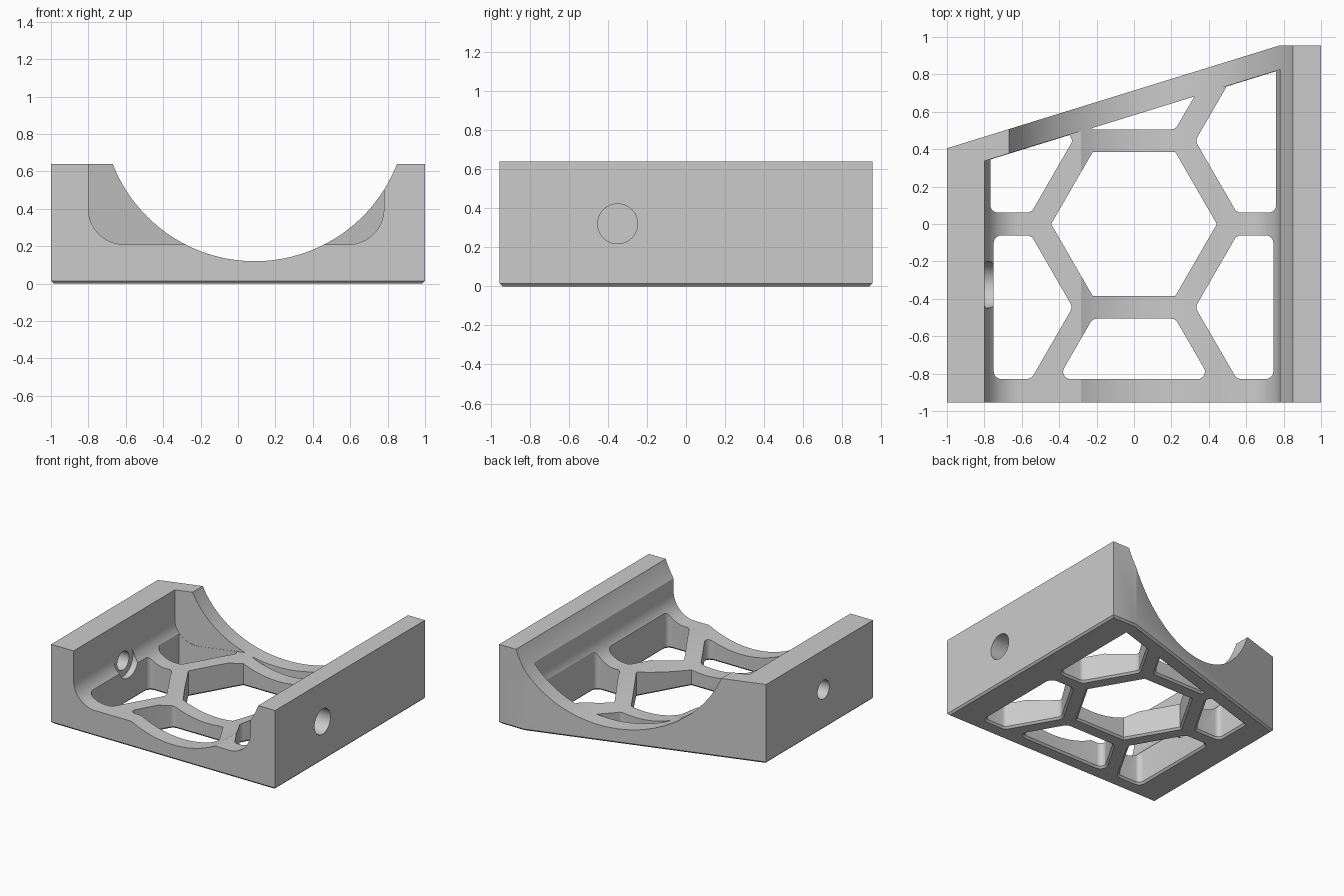
import bpy, bmesh, math
from mathutils import Vector

cube = bpy.data.objects.get("Cube")
if cube:
    bpy.data.objects.remove(cube, do_unlink=True)

FRONT, LOW, HIGH = -0.955, 0.015, 0.64
SLOPE = 0.309


def wall_y(x):
    """Inner face of the slanted back wall."""
    return 0.825 + SLOPE * (x - 0.78)


def loft(name, rings):
    """Closed solid through matching rings of points."""
    bm = bmesh.new()
    loops = [[bm.verts.new(p) for p in ring] for ring in rings]
    n = len(loops[0])
    for a, b in zip(loops, loops[1:]):
        for i in range(n):
            j = (i + 1) % n
            bm.faces.new((a[i], a[j], b[j], b[i]))
    bm.faces.new(loops[0][::-1])
    bm.faces.new(loops[-1])
    bmesh.ops.recalc_face_normals(bm, faces=bm.faces)
    mesh = bpy.data.meshes.new(name)
    bm.to_mesh(mesh)
    bm.free()
    obj = bpy.data.objects.new(name, mesh)
    bpy.context.collection.objects.link(obj)
    return obj


def offset(poly, d):
    """Grow a counter-clockwise convex outline by d."""
    out = []
    for i, p in enumerate(poly):
        e1 = (p - poly[i - 1]).normalized()
        e2 = (poly[(i + 1) % len(poly)] - p).normalized()
        n1, n2 = Vector((e1.y, -e1.x)), Vector((e2.y, -e2.x))
        out.append(p + (n1 + n2) * (d / (1 + n1.dot(n2))))
    return out


def at_z(poly, z):
    return [(p.x, p.y, z) for p in poly]


def clip(poly, normal, limit):
    """Keep the part of the outline where normal . p <= limit."""
    out = []
    for i, q in enumerate(poly):
        p = poly[i - 1]
        dp, dq = normal.dot(p) - limit, normal.dot(q) - limit
        if dp * dq < 0:
            out.append(p.lerp(q, dp / (dp - dq)))
        if dq <= 0:
            out.append(q)
    return out


def rounded(poly, r, steps=6):
    """Round the corners, leaving those at the back wall sharp."""
    out = []
    for i, p in enumerate(poly):
        a, b = poly[i - 1] - p, poly[(i + 1) % len(poly)] - p
        if p.y > wall_y(p.x) - 0.02:
            out.append(p)
            continue
        half = a.angle(b) / 2
        t = min(r / math.tan(half), 0.45 * a.length, 0.45 * b.length)
        rad = t * math.tan(half)
        a.normalize()
        b.normalize()
        c = p + (a + b).normalized() * (rad / math.sin(half))
        s, e = p + a * t - c, p + b * t - c
        start, sweep = math.atan2(s.y, s.x), math.pi - 2 * half
        for k in range(steps + 1):
            ang = start + sweep * k / steps
            out.append(c + Vector((math.cos(ang), math.sin(ang))) * rad)
    return out


def rod(name, x0, x1, y, z, r, segments=48):
    """Cylinder along x."""
    ring = [(y + r * math.cos(k * math.tau / segments),
             z + r * math.sin(k * math.tau / segments)) for k in range(segments)]
    return loft(name, [[(x, a, b) for a, b in ring] for x in (x0, x1)])


# Body: block with slanted back and a small bevel round the foot
plan = [Vector(p) for p in ((-1, FRONT), (1, FRONT), (1, 0.955), (0.78, 0.955), (-1, 0.405))]
body = loft("cradle_body", [at_z(offset(plan, -LOW), 0), at_z(plan, LOW), at_z(plan, HIGH)])
cutters = []

# Cavity with filleted floor corners, open at the front
left, right, floor, fillet = -0.8, 0.78, 0.21, 0.19
profile = [(left, 1.0)]
for cx, start in ((left + fillet, math.pi), (right - fillet, 1.5 * math.pi)):
    for k in range(17):
        a = start + k / 16 * math.pi / 2
        profile.append((cx + fillet * math.cos(a), floor + fillet + fillet * math.sin(a)))
profile.append((right, 1.0))
cutters.append(loft("cavity_cutter", [[(x, -1.2, z) for x, z in profile],
                                      [(x, wall_y(x), z) for x, z in profile]]))

# Round trough along the whole length
N, R = 160, 0.815
trough = [(0.09 + R * math.cos(k * math.tau / N), 0.935 + R * math.sin(k * math.tau / N))
          for k in range(N)]
cutters.append(loft("trough_cutter", [[(x, y, z) for x, z in trough] for y in (-1.3, 1.3)]))

# Honeycomb openings through the floor
RADIUS, PITCH = 0.443, 0.89
for ring in range(7):
    a = math.radians(30 + 60 * ring)
    centre = Vector((math.cos(a), math.sin(a))) * PITCH if ring < 6 else Vector((0, 0))
    cell = [centre + Vector((math.cos(k * math.pi / 3), math.sin(k * math.pi / 3))) * RADIUS
            for k in range(6)]
    back = centre.y > 0.1
    for normal, limit in (((-1, 0), 0.768 if back else 0.75),
                          ((1, 0), 0.76 if back else 0.745),
                          ((0, -1), 0.83),
                          ((-SLOPE, 1), wall_y(0) - 0.002)):
        cell = clip(cell, Vector(normal), limit)
    if ring < 6:
        cell = rounded(cell, 0.04)
    cutters.append(loft("cell_cutter", [at_z(offset(cell, 0.03), -LOW), at_z(cell, LOW),
                                        at_z(cell, 0.5)]))

# Side holes: blind on one side, through with a flat seat on the other
cutters.append(rod("blind_hole_cutter", 0.85, 1.1, -0.35, 0.32, 0.102))
cutters.append(rod("seat_cutter", -0.799, -0.6, -0.325, 0.32, 0.125))
cutters.append(rod("through_hole_cutter", -1.1, -0.7, -0.325, 0.32, 0.075))

for cutter in cutters:
    mod = body.modifiers.new(cutter.name, "BOOLEAN")
    mod.operation, mod.solver, mod.object = "DIFFERENCE", "EXACT", cutter

# Apply the cuts, then drop the cutters
depsgraph = bpy.context.evaluated_depsgraph_get()
carved = bpy.data.meshes.new_from_object(body.evaluated_get(depsgraph))
body.modifiers.clear()
body.data = carved
for cutter in cutters:
    bpy.data.objects.remove(cutter, do_unlink=True)

# Single grey plastic
grey = bpy.data.materials.new("grey_plastic")
grey.use_nodes = True
colour = (0.6, 0.6, 0.6, 1)
grey.diffuse_color = colour
grey.node_tree.nodes["Principled BSDF"].inputs["Base Color"].default_value = colour
body.data.materials.clear()
body.data.materials.append(grey)

bpy.context.view_layer.objects.active = body
body.select_set(True)
bpy.ops.object.shade_smooth_by_angle(angle=math.radians(25))
